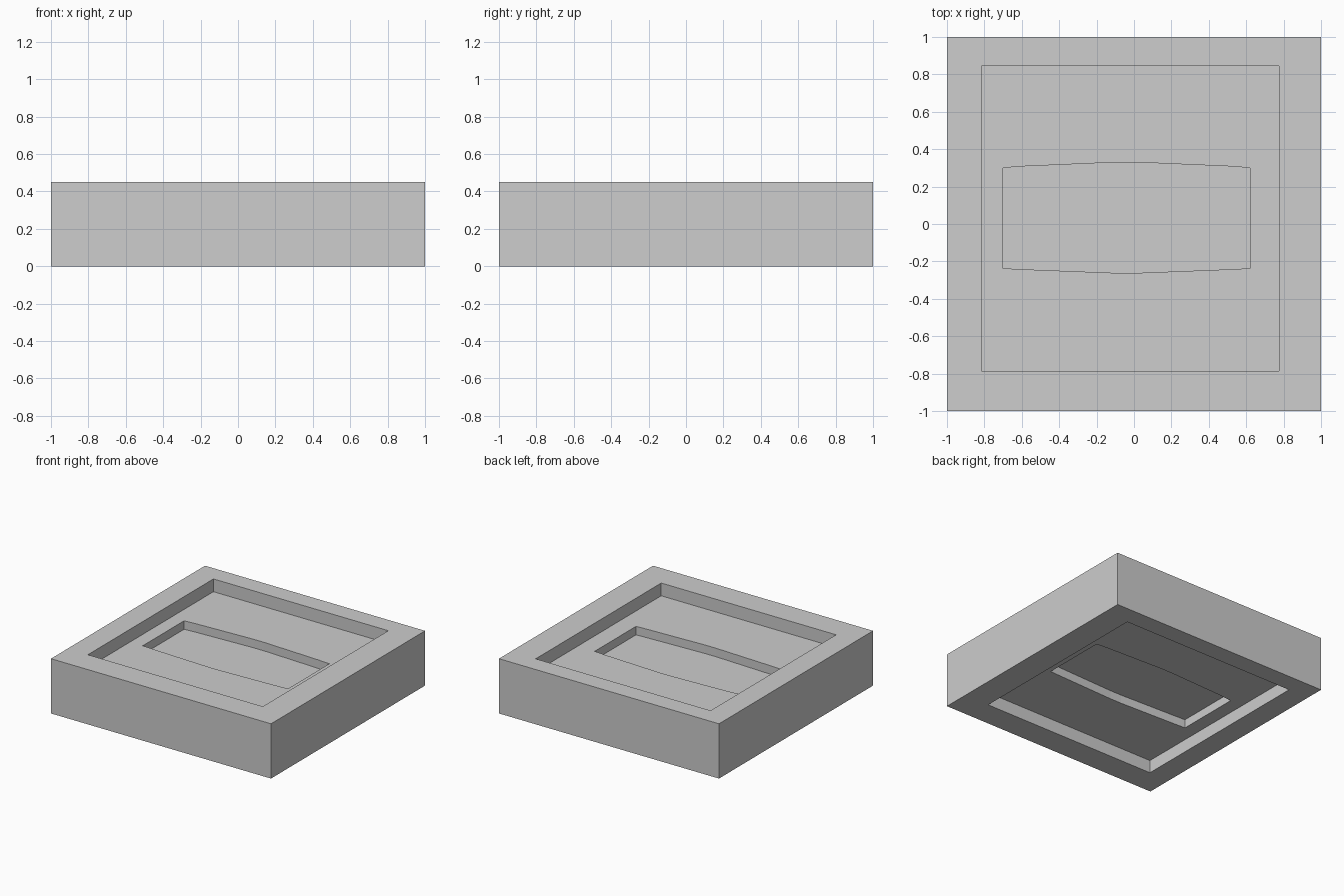
import bpy
import bmesh

cube = bpy.data.objects.get("Cube")
if cube:
    bpy.data.objects.remove(cube, do_unlink=True)

HEIGHT = 0.45
POCKET_DEPTH = 0.105
RECESS_DEPTH = 0.175   # measured from the outer face

grey = bpy.data.materials.new("plain_grey")
grey.use_nodes = True
grey.diffuse_color = (0.61, 0.61, 0.61, 1)
grey.node_tree.nodes["Principled BSDF"].inputs["Base Color"].default_value = grey.diffuse_color


def prism(name, outline, z0, z1):
    """Extrude a counter-clockwise outline from z0 to z1."""
    bm = bmesh.new()
    base = bm.faces.new([bm.verts.new((x, y, z0)) for x, y in outline])
    result = bmesh.ops.extrude_face_region(bm, geom=[base], use_keep_orig=True)
    top = [v for v in result["geom"] if isinstance(v, bmesh.types.BMVert)]
    bmesh.ops.translate(bm, verts=top, vec=(0, 0, z1 - z0))
    bmesh.ops.recalc_face_normals(bm, faces=bm.faces)
    mesh = bpy.data.meshes.new(name)
    bm.to_mesh(mesh)
    bm.free()
    mesh.materials.append(grey)
    obj = bpy.data.objects.new(name, mesh)
    bpy.context.collection.objects.link(obj)
    return obj


def rectangle(x0, x1, y0, y1):
    return [(x0, y0), (x1, y0), (x1, y1), (x0, y1)]


# Solid square block
block = prism("recessed_block", rectangle(-1, 1, -1, 1), 0, HEIGHT)

# Wide pocket, and a bowed recess in its floor
pocket = rectangle(-0.815, 0.775, -0.785, 0.845)
recess = [(-0.70, -0.237), (-0.6, -0.242), (-0.09, -0.262), (0.01, -0.262), (0.52, -0.242), (0.62, -0.237),
          (0.62, 0.30), (0.52, 0.308), (0.01, 0.33), (-0.09, 0.33), (-0.6, 0.308), (-0.70, 0.30)]

# Cut the same stepped hollow into the top and the underside
bpy.context.view_layer.objects.active = block
for outline, depth in ((pocket, POCKET_DEPTH), (recess, RECESS_DEPTH)):
    for z0, z1 in ((HEIGHT - depth, HEIGHT + 0.1), (-0.1, depth)):
        cutter = prism("cutter", outline, z0, z1)
        cutter.hide_render = True
        cut = block.modifiers.new("hollow", "BOOLEAN")
        cut.operation = "DIFFERENCE"
        cut.solver = "EXACT"
        cut.object = cutter
        bpy.ops.object.modifier_apply(modifier=cut.name)
        bpy.data.objects.remove(cutter, do_unlink=True)
